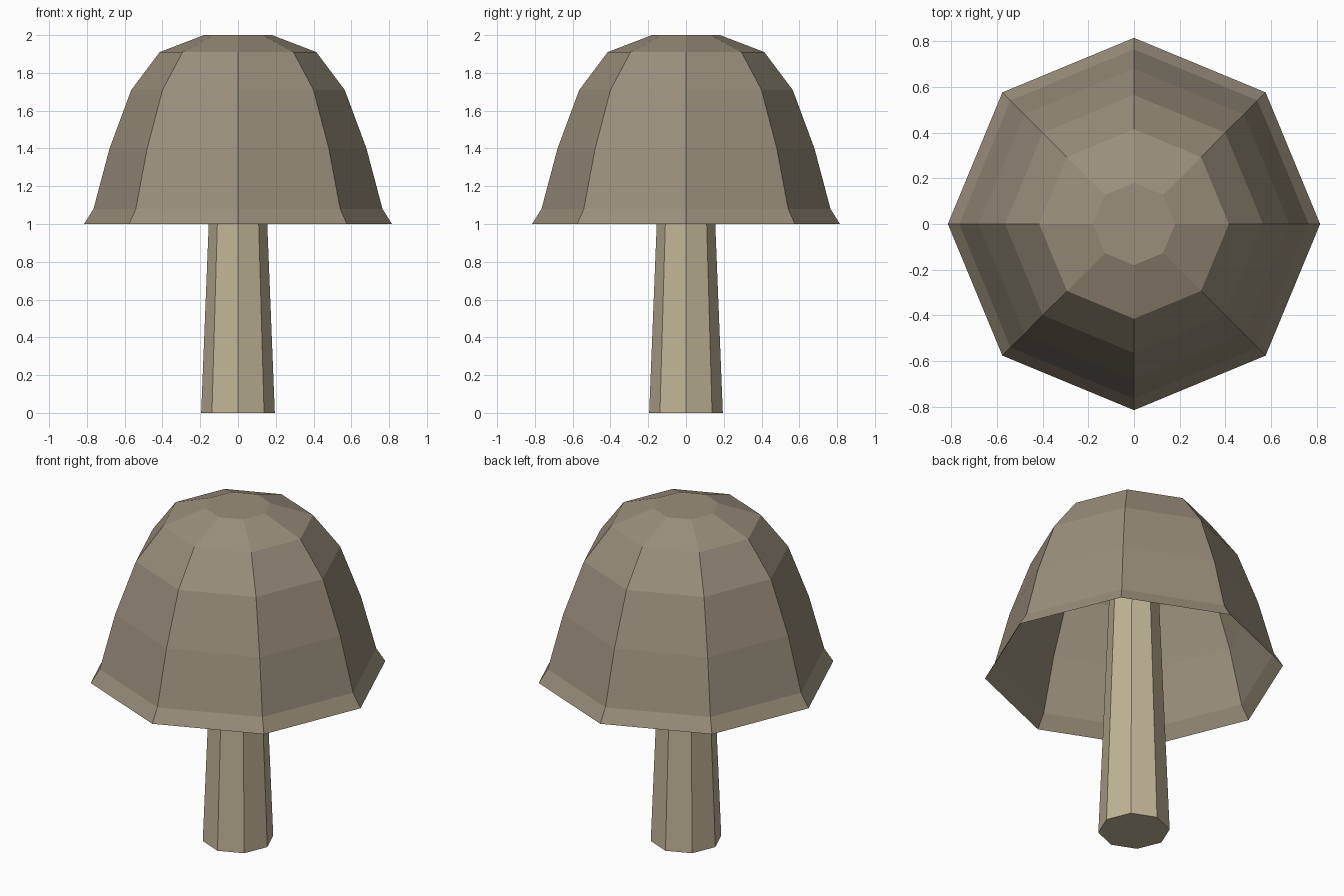
import bpy, math

if "Cube" in bpy.data.objects:
    bpy.data.objects.remove(bpy.data.objects["Cube"], do_unlink=True)

SIDES = 8


def material(name, rgb):
    mat = bpy.data.materials.new(name)
    mat.use_nodes = True
    mat.diffuse_color = (*rgb, 1)
    mat.node_tree.nodes["Principled BSDF"].inputs["Base Color"].default_value = (*rgb, 1)
    return mat


def lathe(name, profile, mat, close_bottom):
    """Spin a (radius, height) profile, bottom to top, into a flat-sided shell."""
    verts = []
    for radius, z in profile:
        for i in range(SIDES):
            a = math.tau * i / SIDES
            verts.append((radius * math.cos(a), radius * math.sin(a), z))
    faces = []
    for ring in range(len(profile) - 1):
        low, high = ring * SIDES, (ring + 1) * SIDES
        for i in range(SIDES):
            j = (i + 1) % SIDES
            faces.append((low + i, low + j, high + j, high + i))
    faces.append(tuple(range(len(verts) - SIDES, len(verts))))
    if close_bottom:
        faces.append(tuple(reversed(range(SIDES))))
    mesh = bpy.data.meshes.new(name)
    mesh.from_pydata(verts, [], faces)
    mesh.materials.append(mat)
    obj = bpy.data.objects.new(name, mesh)
    bpy.context.collection.objects.link(obj)
    return obj


# Hollow cap, open underneath
cap_profile = [(0.815, 1.0), (0.765, 1.08), (0.68, 1.4),
               (0.565, 1.71), (0.415, 1.91), (0.18, 2.0)]
lathe("mushroom_cap", cap_profile, material("Brown Grey", (0.32, 0.275, 0.2)), False)

# Tapered stem reaching up inside the cap
lathe("mushroom_stem", [(0.195, 0.0), (0.118, 1.92)],
      material("Pale Tan", (0.53, 0.46, 0.31)), True)
